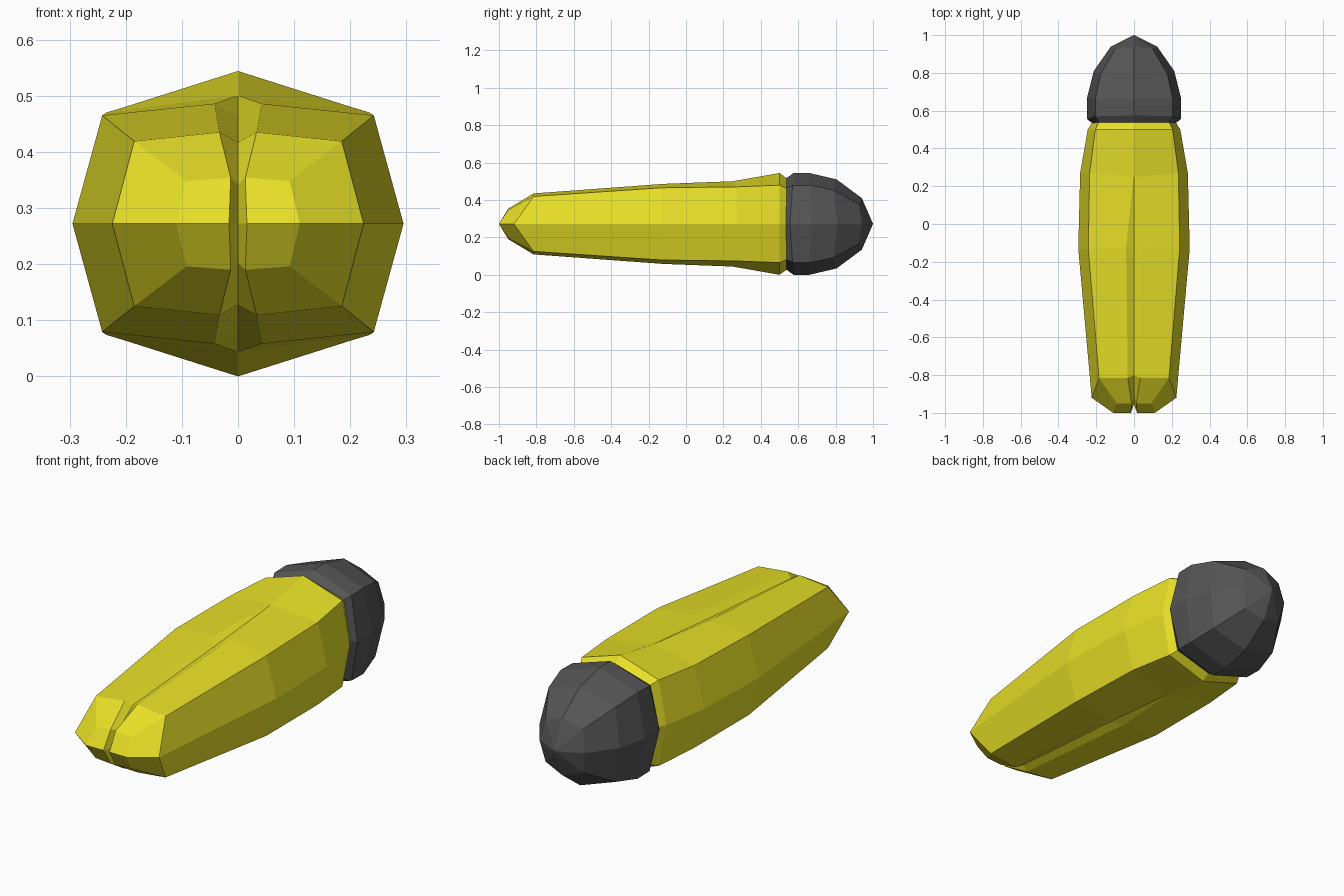
import bpy, bmesh

MID = 0.272  # height of the horizontal symmetry plane


def material(name, rgb):
    m = bpy.data.materials.new(name)
    m.diffuse_color = (*rgb, 1)
    return m


def loft_quarter(name, rows, mat):
    """Skin rows of upper-right quarter points, then mirror across x and z."""
    bm = bmesh.new()
    for sx in (1, -1):
        for sz in (1, -1):
            grid = [[bm.verts.new((sx * x, y, MID + sz * h)) for x, y, h in r]
                    for r in rows]
            for a, b in zip(grid, grid[1:]):
                for i in range(len(a) - 1):
                    bm.faces.new((a[i], a[i + 1], b[i + 1], b[i]))
    bmesh.ops.remove_doubles(bm, verts=bm.verts, dist=0.0005)
    bmesh.ops.holes_fill(bm, edges=[e for e in bm.edges if e.is_boundary])
    bmesh.ops.recalc_face_normals(bm, faces=bm.faces)
    mesh = bpy.data.meshes.new(name)
    bm.to_mesh(mesh)
    bm.free()
    mesh.materials.append(mat)
    ob = bpy.data.objects.new(name, mesh)
    bpy.context.collection.objects.link(ob)
    return ob


# Body rows: groove floor, groove edge, shoulder, side (x, y, height over MID)
body = [
    [(0, -0.955, 0), (0.016, -1.0, 0), (0.11, -1.0, 0), (0.11, -1.0, 0)],
    [(0, -0.91, 0.07), (0.013, -0.95, 0.082), (0.092, -0.95, 0.076), (0.11, -1.0, 0)],
    [(0, -0.80, 0.145), (0.033, -0.815, 0.163), (0.185, -0.815, 0.147), (0.224, -0.92, 0)],
    [(0, -0.18, 0.191), (0.042, -0.12, 0.214), (0.242, -0.13, 0.193), (0.295, -0.13, 0)],
    [(0, 0.25, 0.228), (0.002, 0.25, 0.228), (0.235, 0.27, 0.198), (0.285, 0.27, 0)],
    [(0, 0.50, 0.272), (0.002, 0.50, 0.2715), (0.205, 0.50, 0.207), (0.245, 0.50, 0)],
    [(0, 0.54, 0.243), (0.002, 0.54, 0.2425), (0.185, 0.54, 0.190), (0.22, 0.54, 0)],
]
loft_quarter("body", body, material("yellow", (0.80, 0.74, 0.02)))

# Rounded end cap: top, shoulder, side per ring, closing to a point at the back
cap = [
    [(0, 0.535, 0.243), (0.185, 0.535, 0.190), (0.222, 0.535, 0)],
    [(0, 0.575, 0.272), (0.205, 0.57, 0.205), (0.248, 0.555, 0)],
    [(0, 0.66, 0.272), (0.205, 0.66, 0.207), (0.248, 0.67, 0)],
    [(0, 0.805, 0.238), (0.178, 0.79, 0.180), (0.213, 0.81, 0)],
    [(0, 0.94, 0.138), (0.10, 0.925, 0.105), (0.122, 0.94, 0)],
    [(0, 1.0, 0)] * 3,
]
loft_quarter("end_cap", cap, material("dark_grey", (0.09, 0.09, 0.09)))
